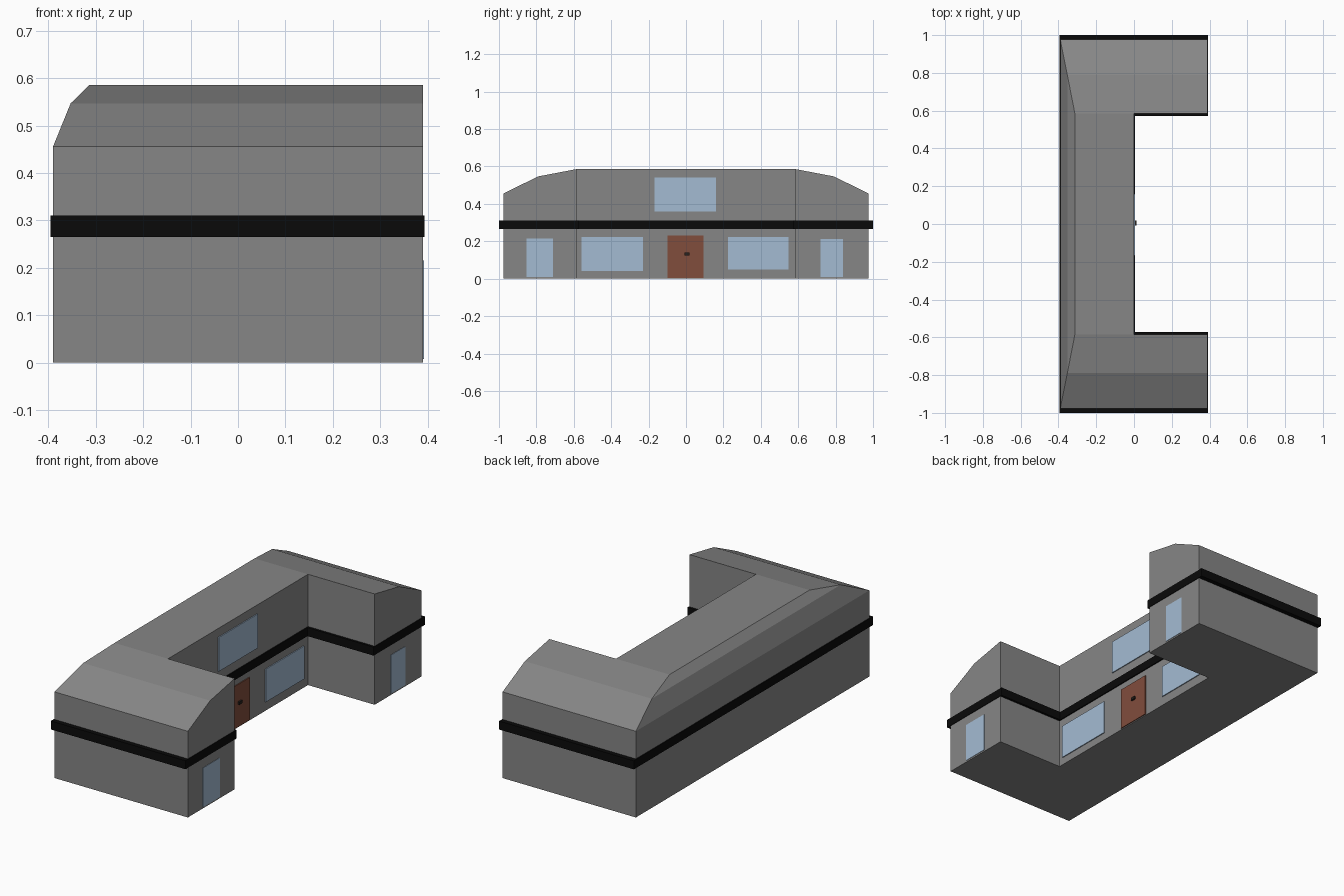
import bpy
import bmesh

cube = bpy.data.objects.get("Cube")
if cube:
    bpy.data.objects.remove(cube, do_unlink=True)


def make_material(name, rgb):
    mat = bpy.data.materials.new(name)
    mat.use_nodes = True
    colour = (*rgb, 1)
    mat.diffuse_color = colour
    mat.node_tree.nodes["Principled BSDF"].inputs["Base Color"].default_value = colour
    return mat


grey = make_material("wall grey", (0.24, 0.24, 0.24))
black = make_material("band black", (0.003, 0.003, 0.003))
glass = make_material("glass blue", (0.37, 0.50, 0.65))
brown = make_material("door brown", (0.22, 0.075, 0.046))
dark = make_material("handle dark", (0.02, 0.015, 0.012))


def finish(name, bm, mat):
    bmesh.ops.remove_doubles(bm, verts=bm.verts, dist=1e-5)
    bmesh.ops.recalc_face_normals(bm, faces=bm.faces)
    mesh = bpy.data.meshes.new(name)
    bm.to_mesh(mesh)
    bm.free()
    mesh.materials.append(mat)
    obj = bpy.data.objects.new(name, mesh)
    bpy.context.collection.objects.link(obj)
    return obj


def u_outline(back, side, end, inner_x, inner_y):
    """U-shaped plan opening towards +x."""
    half = [(-back, side), (end, side), (end, inner_y), (inner_x, inner_y)]
    return [(x, -y) for x, y in half] + half[::-1]


def loft(bm, rings):
    for low, high in zip(rings, rings[1:]):
        n = len(low)
        for i in range(n):
            j = (i + 1) % n
            corners = []
            for v in (low[i], low[j], high[j], high[i]):
                if all((v.co - c.co).length > 1e-5 for c in corners):
                    corners.append(v)
            if len(corners) > 2:
                bm.faces.new(corners)


# Walls and broken-pitch roof: one loft of the U plan
bm = bmesh.new()
levels = [(0.39, 0.976, 0), (0.39, 0.976, 0.456),
          (0.353, 0.79, 0.547), (0.313, 0.585, 0.586)]
rings = [[bm.verts.new((x, y, z)) for x, y in u_outline(back, side, 0.39, 0, 0.585)]
         for back, side, z in levels]
loft(bm, rings)
bm.faces.new(rings[0][::-1])
top = rings[-1]
bm.faces.new((top[0], top[3], top[4], top[7]))
finish("building_shell", bm, grey)

# Band wrapping the whole outline between the storeys
bm = bmesh.new()
outer = u_outline(0.395, 1.0, 0.393, 0.006, 0.573)
inner = u_outline(0.385, 0.97, 0.385, -0.005, 0.59)
rings = [[bm.verts.new((x, y, z)) for x, y in plan]
         for plan, z in ((outer, 0.265), (outer, 0.31), (inner, 0.31), (inner, 0.265))]
loft(bm, rings + rings[:1])
finish("storey_band", bm, black)


def plate(name, x, y0, y1, z0, z1, mat, depth=0.005):
    """Thin panel standing proud of a wall that faces +x."""
    bm = bmesh.new()
    bmesh.ops.create_cube(bm, size=1)
    for v in bm.verts:
        v.co = (x + depth * (v.co.x + 0.5),
                y0 + (y1 - y0) * (v.co.y + 0.5),
                z0 + (z1 - z0) * (v.co.z + 0.5))
    return finish(name, bm, mat)


# Courtyard windows and door
plate("upper_window", 0, -0.168, 0.16, 0.36, 0.54, glass)
plate("right_window", 0, -0.56, -0.23, 0.04, 0.222, glass)
plate("left_window", 0, 0.225, 0.547, 0.048, 0.222, glass)
plate("front_door", 0, -0.098, 0.093, 0.005, 0.23, brown)
plate("door_handle", 0.005, -0.008, 0.018, 0.125, 0.14, dark, 0.009)

# Glazed doors in the wing ends
plate("right_glass_door", 0.39, -0.852, -0.712, 0.008, 0.215, glass, 0.002)
plate("left_glass_door", 0.39, 0.718, 0.84, 0.008, 0.212, glass, 0.002)
